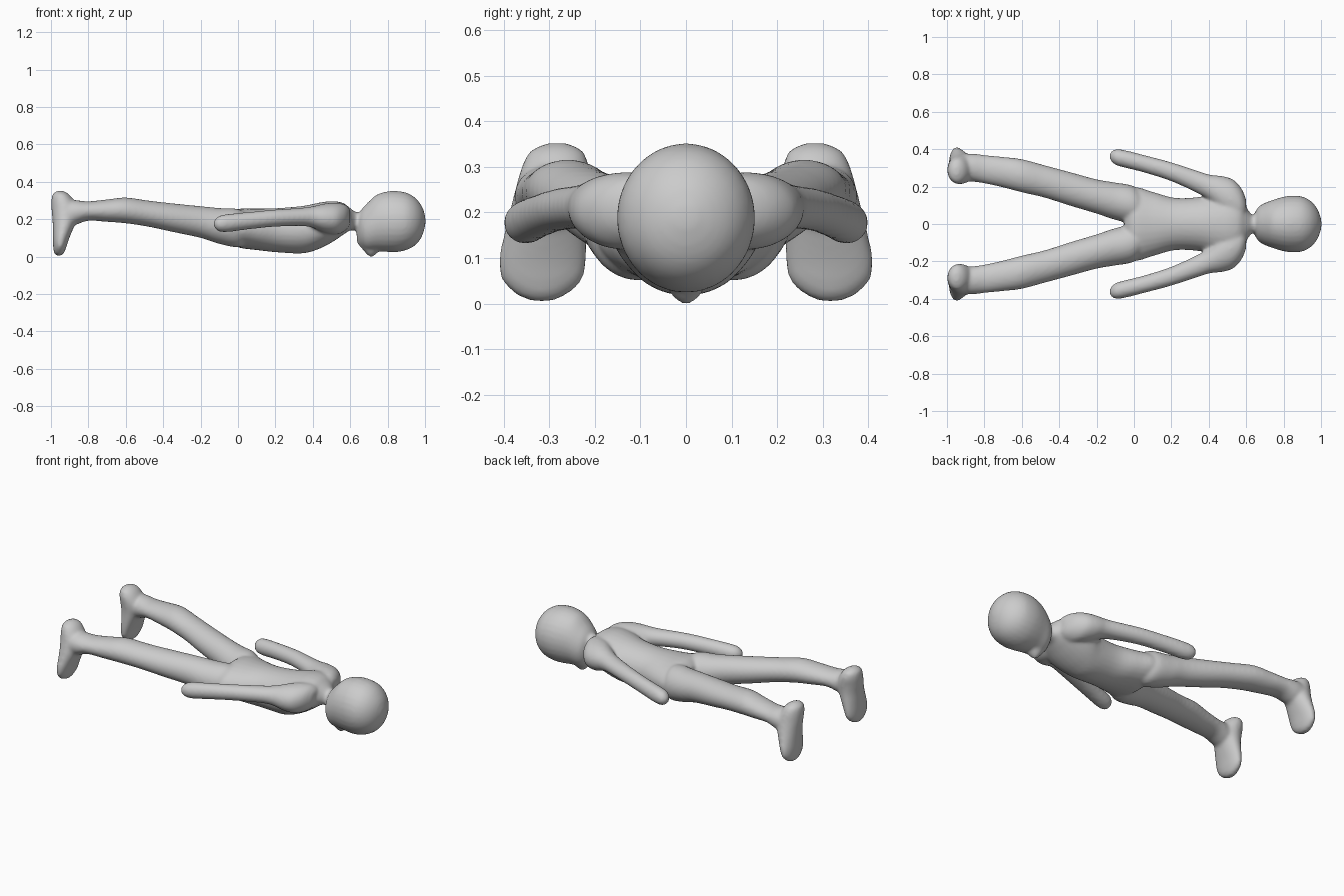
import bpy, bmesh, math
from mathutils import Vector

skin = bpy.data.materials.new("plain grey")
skin.diffuse_color = (0.6, 0.6, 0.6, 1)


def smooth_path(pts, steps=5):
    """Catmull-Rom interpolation through the stations."""
    p = [Vector(q) for q in pts]
    p = [p[0]] + p + [p[-1]]
    out = []
    for i in range(1, len(p) - 2):
        a, b, c, d = p[i - 1:i + 3]
        for k in range(steps):
            t = k / steps
            out.append(0.5 * (2 * b + (c - a) * t + (2 * a - 5 * b + 4 * c - d) * t * t
                              + (3 * b - a - 3 * c + d) * t ** 3))
    return out + [p[-2]]


def loft(bm, stations, axis="x", side=1, n=28):
    """Elliptical rings. axis x: (x, y, z_low, z_high, half_width);
    axis z: (z, y, x_low, x_high, half_width)."""
    rings = []
    for s in smooth_path(stations):
        u, y, lo, hi, w = s
        ring = []
        for k in range(n):
            a = 2 * math.pi * k / n
            v = (lo + hi) / 2 + (hi - lo) / 2 * math.sin(a)
            yy = side * (y + w * math.cos(a))
            ring.append(bm.verts.new((u, yy, v) if axis == "x" else (v, yy, u)))
        rings.append(ring)
    for r, q in zip(rings, rings[1:]):
        for k in range(n):
            bm.faces.new((r[k], r[(k + 1) % n], q[(k + 1) % n], q[k]))
    bm.faces.new(rings[0])
    bm.faces.new(rings[-1])


torso = [(-0.05, 0, 0.09, 0.22, 0.11), (0, 0, 0.05, 0.255, 0.195),
         (0.1, 0, 0.035, 0.257, 0.172), (0.22, 0, 0.022, 0.26, 0.14),
         (0.35, 0, 0.018, 0.272, 0.145), (0.43, 0, 0.04, 0.288, 0.165),
         (0.5, 0, 0.075, 0.297, 0.17), (0.56, 0, 0.115, 0.288, 0.15),
         (0.6, 0, 0.14, 0.26, 0.09), (0.64, 0, 0.14, 0.235, 0.045),
         (0.7, 0, 0.13, 0.25, 0.05)]

head = [(0.635, 0, 0.09, 0.21, 0.035), (0.66, 0, 0.052, 0.252, 0.085),
        (0.69, 0, 0.03, 0.285, 0.108), (0.74, 0, 0.03, 0.33, 0.128),
        (0.80, 0, 0.025, 0.349, 0.146), (0.85, 0, 0.024, 0.351, 0.152),
        (0.90, 0, 0.035, 0.342, 0.147), (0.94, 0, 0.055, 0.321, 0.127),
        (0.97, 0, 0.085, 0.29, 0.097), (0.99, 0, 0.125, 0.255, 0.06),
        (1.002, 0, 0.17, 0.21, 0.02)]

# pointed chin under the face
chin = [(0.635, 0, 0.075, 0.15, 0.025), (0.665, 0, 0.04, 0.17, 0.055),
        (0.70, 0, 0.002, 0.17, 0.05), (0.72, 0, 0.0, 0.17, 0.05),
        (0.75, 0, 0.025, 0.17, 0.06), (0.78, 0, 0.06, 0.17, 0.05)]

leg = [(0.06, 0.085, 0.08, 0.22, 0.06), (0, 0.102, 0.05, 0.255, 0.1),
       (-0.1, 0.122, 0.068, 0.26, 0.1), (-0.2, 0.147, 0.1, 0.27, 0.092),
       (-0.35, 0.19, 0.132, 0.285, 0.09), (-0.48, 0.228, 0.16, 0.3, 0.087),
       (-0.6, 0.258, 0.178, 0.316, 0.089), (-0.7, 0.277, 0.186, 0.306, 0.082),
       (-0.8, 0.293, 0.192, 0.296, 0.076), (-0.87, 0.302, 0.17, 0.302, 0.075),
       (-0.95, 0.305, 0.16, 0.3, 0.068)]

foot = [(0.352, 0.283, -0.965, -0.935, 0.022), (0.335, 0.284, -0.99, -0.905, 0.058),
        (0.30, 0.287, -0.998, -0.877, 0.074), (0.25, 0.295, -0.997, -0.85, 0.08),
        (0.2, 0.303, -0.992, -0.86, 0.085), (0.14, 0.31, -0.99, -0.885, 0.093),
        (0.09, 0.315, -0.99, -0.905, 0.097), (0.05, 0.316, -0.988, -0.918, 0.088),
        (0.02, 0.317, -0.983, -0.93, 0.057), (0.005, 0.317, -0.972, -0.945, 0.024)]

arm = [(0.6, 0.09, 0.17, 0.25, 0.04), (0.575, 0.1, 0.14, 0.277, 0.09),
       (0.53, 0.125, 0.118, 0.288, 0.113), (0.47, 0.155, 0.125, 0.285, 0.102),
       (0.41, 0.19, 0.15, 0.272, 0.073), (0.35, 0.22, 0.163, 0.262, 0.061),
       (0.2, 0.279, 0.16, 0.252, 0.051), (0.05, 0.323, 0.145, 0.238, 0.047),
       (-0.05, 0.348, 0.132, 0.228, 0.047), (-0.095, 0.357, 0.133, 0.22, 0.043),
       (-0.118, 0.361, 0.145, 0.205, 0.03), (-0.131, 0.363, 0.167, 0.185, 0.01)]

bm = bmesh.new()
loft(bm, torso)
loft(bm, head)
loft(bm, chin)
for side in (1, -1):
    loft(bm, leg, side=side)
    loft(bm, foot, axis="z", side=side)
    loft(bm, arm, side=side)
bmesh.ops.recalc_face_normals(bm, faces=bm.faces)
mesh = bpy.data.meshes.new("body")
bm.to_mesh(mesh)
bm.free()
mesh.materials.append(skin)
body = bpy.data.objects.new("body", mesh)
bpy.context.collection.objects.link(body)
bpy.context.view_layer.objects.active = body
body.select_set(True)

# fuse the parts into one skin and soften the joins
fuse = body.modifiers.new("fuse", "REMESH")
fuse.mode = "VOXEL"
fuse.voxel_size = 0.009
fuse.use_smooth_shade = True
soften = body.modifiers.new("soften", "SMOOTH")
soften.factor = 0.5
soften.iterations = 10
for m in ("fuse", "soften"):
    bpy.ops.object.modifier_apply(modifier=m)
bpy.ops.object.shade_smooth()
